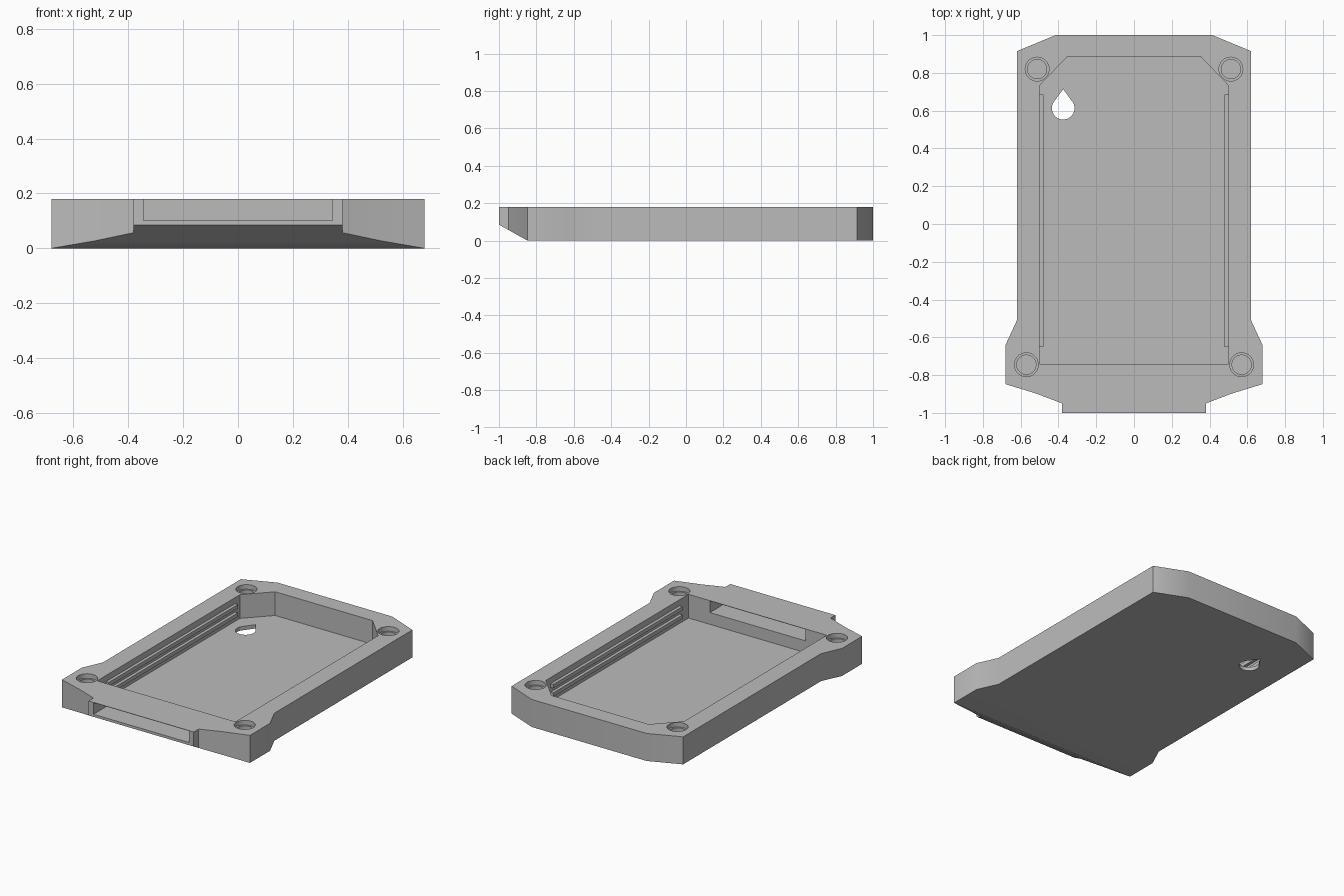
import bpy
import bmesh
from math import sin, cos, pi, radians
from mathutils import Vector

if "Cube" in bpy.data.objects:
    bpy.data.objects.remove(bpy.data.objects["Cube"], do_unlink=True)

HEIGHT = 0.18
FLOOR = 0.025

grey = bpy.data.materials.new("plain_grey")
grey.use_nodes = True
grey.diffuse_color = (0.5, 0.5, 0.5, 1)
grey.node_tree.nodes["Principled BSDF"].inputs["Base Color"].default_value = (0.5, 0.5, 0.5, 1)


def mirrored(half):
    """Close a right-hand profile by mirroring it in x."""
    return half + [(-x, y) for x, y in reversed(half)]


def prism(name, outline, z0, z1):
    """Upright solid with the given plan outline."""
    bm = bmesh.new()
    base = bm.faces.new([bm.verts.new((x, y, z0)) for x, y in outline])
    top = bmesh.ops.extrude_face_region(bm, geom=[base])["geom"]
    bmesh.ops.translate(bm, vec=(0, 0, z1 - z0),
                        verts=[v for v in top if isinstance(v, bmesh.types.BMVert)])
    bmesh.ops.recalc_face_normals(bm, faces=bm.faces)
    mesh = bpy.data.meshes.new(name)
    bm.to_mesh(mesh)
    bm.free()
    mesh.materials.append(grey)
    obj = bpy.data.objects.new(name, mesh)
    bpy.context.collection.objects.link(obj)
    return obj


def circle(cx, cy, r, n=32):
    return [(cx + r * cos(2 * pi * i / n), cy + r * sin(2 * pi * i / n)) for i in range(n)]


def box(x0, x1, y0, y1):
    return [(x0, y0), (x1, y0), (x1, y1), (x0, y1)]


def cut(target, cutter):
    mod = target.modifiers.new("cut", "BOOLEAN")
    mod.object = cutter
    mod.operation = "DIFFERENCE"
    mod.solver = "EXACT"
    bpy.context.view_layer.objects.active = target
    bpy.ops.object.modifier_apply(modifier=mod.name)
    bpy.data.objects.remove(cutter, do_unlink=True)


# Tray body with flared front shoulders
tray = prism("tray_body", mirrored([
    (0.38, -1), (0.38, -0.95), (0.52, -0.897), (0.68, -0.848), (0.68, -0.64),
    (0.62, -0.51), (0.62, 0.915), (0.415, 1)]), 0, HEIGHT)

# Sloped underside at the front
bm = bmesh.new()
bm.from_mesh(tray.data)
bmesh.ops.bisect_plane(bm, geom=bm.verts[:] + bm.edges[:] + bm.faces[:],
                       plane_co=(0, -0.848, 0), plane_no=Vector((0, -0.085, -0.152)),
                       clear_outer=True)
bmesh.ops.holes_fill(bm, edges=[e for e in bm.edges if e.is_boundary])
bmesh.ops.recalc_face_normals(bm, faces=bm.faces)
bm.to_mesh(tray.data)
bm.free()

# Main pocket
cut(tray, prism("pocket_cutter", mirrored([
    (0.5, -0.74), (0.5, 0.733), (0.352, 0.887)]), FLOOR, HEIGHT + 0.1))

# Front slot, leaving a thin lid above it
cut(tray, prism("slot_cutter", box(-0.345, 0.345, -1.1, -0.7), 0.102, HEIGHT - 0.003))

# Stepped corner holes
for side in (-1, 1):
    for x, y in ((0.513, 0.82), (0.57, -0.745)):
        cut(tray, prism("hole_cutter", circle(side * x, y, 0.063), HEIGHT - 0.03, HEIGHT + 0.1))
        cut(tray, prism("bore_cutter", circle(side * x, y, 0.051), HEIGHT - 0.06, HEIGHT + 0.1))

# Teardrop opening through the floor
arc = [radians(150 + 240 * i / 24) for i in range(25)]
drop = [(-0.375 + 0.06 * cos(a), 0.613 + 0.06 * sin(a)) for a in arc] + [(-0.375, 0.714)]
cut(tray, prism("drop_cutter", drop, -0.1, 0.1))

# Paired retaining rails along the pocket walls
for side, label in ((1, "left"), (-1, "right")):
    for level, z in (("lower", 0.06), ("upper", 0.115)):
        x0, x1 = sorted((side * 0.48, side * 0.505))
        prism(f"{label}_{level}_rail", box(x0, x1, -0.65, 0.685), z, z + 0.025)

# Smooth gentle bends, keep the hard edges
bpy.ops.object.select_all(action="DESELECT")
tray.select_set(True)
bpy.context.view_layer.objects.active = tray
bpy.ops.object.shade_smooth_by_angle(angle=radians(30))
weighted = tray.modifiers.new("even_shading", "WEIGHTED_NORMAL")
weighted.keep_sharp = True
